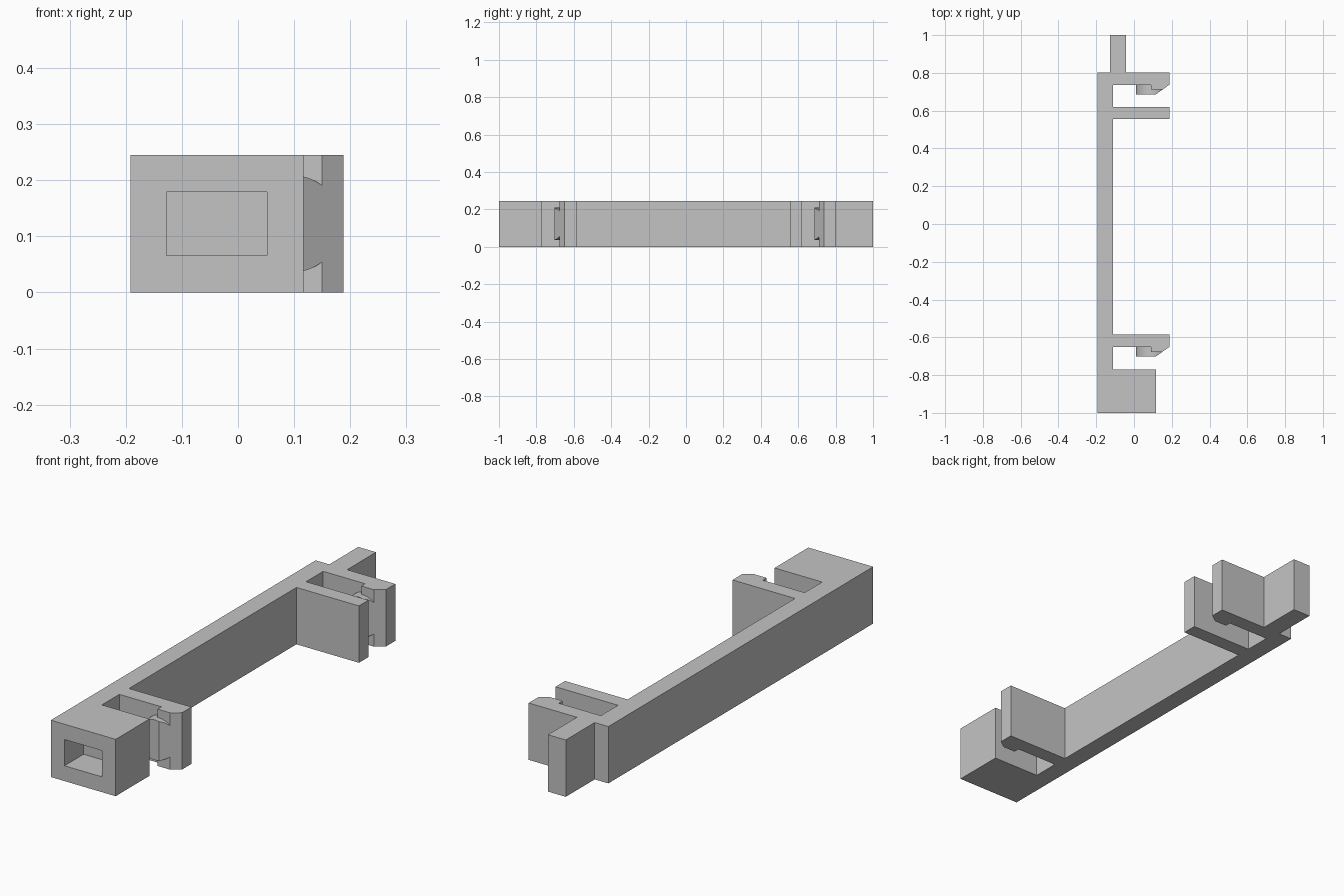
import bpy
import bmesh
from mathutils import Matrix, Vector

cube = bpy.data.objects.get("Cube")
if cube:
    bpy.data.objects.remove(cube, do_unlink=True)

HEIGHT = 0.245
CLIP_SHIFT = -1.388   # front clip relative to the back clip

grey = bpy.data.materials.new("light_grey")
grey.use_nodes = True
colour = (0.55, 0.55, 0.55, 1)
grey.diffuse_color = colour
grey.node_tree.nodes["Principled BSDF"].inputs["Base Color"].default_value = colour


def make_object(name, bm):
    bmesh.ops.recalc_face_normals(bm, faces=bm.faces)
    mesh = bpy.data.meshes.new(name)
    bm.to_mesh(mesh)
    bm.free()
    mesh.materials.append(grey)
    obj = bpy.data.objects.new(name, mesh)
    bpy.context.collection.objects.link(obj)
    return obj


def extrude_profile(name, points, z0, z1):
    bm = bmesh.new()
    face = bm.faces.new([bm.verts.new((x, y, z0)) for x, y in points])
    result = bmesh.ops.extrude_face_region(bm, geom=[face])
    verts = [v for v in result["geom"] if isinstance(v, bmesh.types.BMVert)]
    bmesh.ops.translate(bm, verts=verts, vec=(0, 0, z1 - z0))
    return make_object(name, bm)


# Clip arm outline with its full-height chamfered lip
clip = [(-0.11, 0.737), (0.09, 0.737), (0.09, 0.711), (0.15, 0.711),
        (0.188, 0.738), (0.188, 0.803)]
front_clip = [(x, y + CLIP_SHIFT) for x, y in clip] + [(-0.11, 0.803 + CLIP_SHIFT)]

# Frame: socket block, long beam, clip arms, plain arm and end tab
outline = ([(-0.192, -1), (0.117, -1), (0.117, -0.77), (-0.11, -0.77)]
           + front_clip
           + [(-0.11, 0.555), (0.188, 0.555), (0.188, 0.62), (-0.11, 0.62)]
           + clip
           + [(-0.042, 0.803), (-0.042, 1), (-0.127, 1), (-0.127, 0.803),
              (-0.192, 0.803)])
frame = extrude_profile("frame", outline, 0, HEIGHT)

# Blind rectangular socket in the front block
cutter = extrude_profile("socket_cutter", [(-0.127, -1.1), (0.052, -1.1),
                                           (0.052, -0.87), (-0.127, -0.87)],
                         0.066, 0.179)
cutter.hide_render = True
cutter.hide_viewport = True
cutter.display_type = 'WIRE'
socket = frame.modifiers.new("socket", 'BOOLEAN')
socket.operation = 'DIFFERENCE'
socket.solver = 'EXACT'
socket.object = cutter

# Round catches on the clips, sliced along the lip chamfer
for name, shift in (("back_catch", 0), ("front_catch", CLIP_SHIFT)):
    bm = bmesh.new()
    bmesh.ops.create_cone(bm, cap_ends=True, segments=64, radius1=0.0865,
                          radius2=0.0865, depth=0.064,
                          matrix=Matrix.Translation((0.0965, 0.718, HEIGHT / 2))
                          @ Matrix.Rotation(1.570796, 4, 'X'))
    cut = bmesh.ops.bisect_plane(bm, geom=bm.verts[:] + bm.edges[:] + bm.faces[:],
                                 plane_co=(0.15, 0.711, 0),
                                 plane_no=Vector((0.027, -0.038, 0)).normalized(),
                                 clear_outer=True)
    rim = [e for e in cut["geom_cut"] if isinstance(e, bmesh.types.BMEdge)]
    bmesh.ops.holes_fill(bm, edges=rim, sides=0)
    bmesh.ops.translate(bm, verts=bm.verts, vec=(0, shift, 0))
    catch = make_object(name, bm)
    bpy.ops.object.select_all(action='DESELECT')
    catch.select_set(True)
    bpy.context.view_layer.objects.active = catch
    bpy.ops.object.shade_smooth_by_angle()
